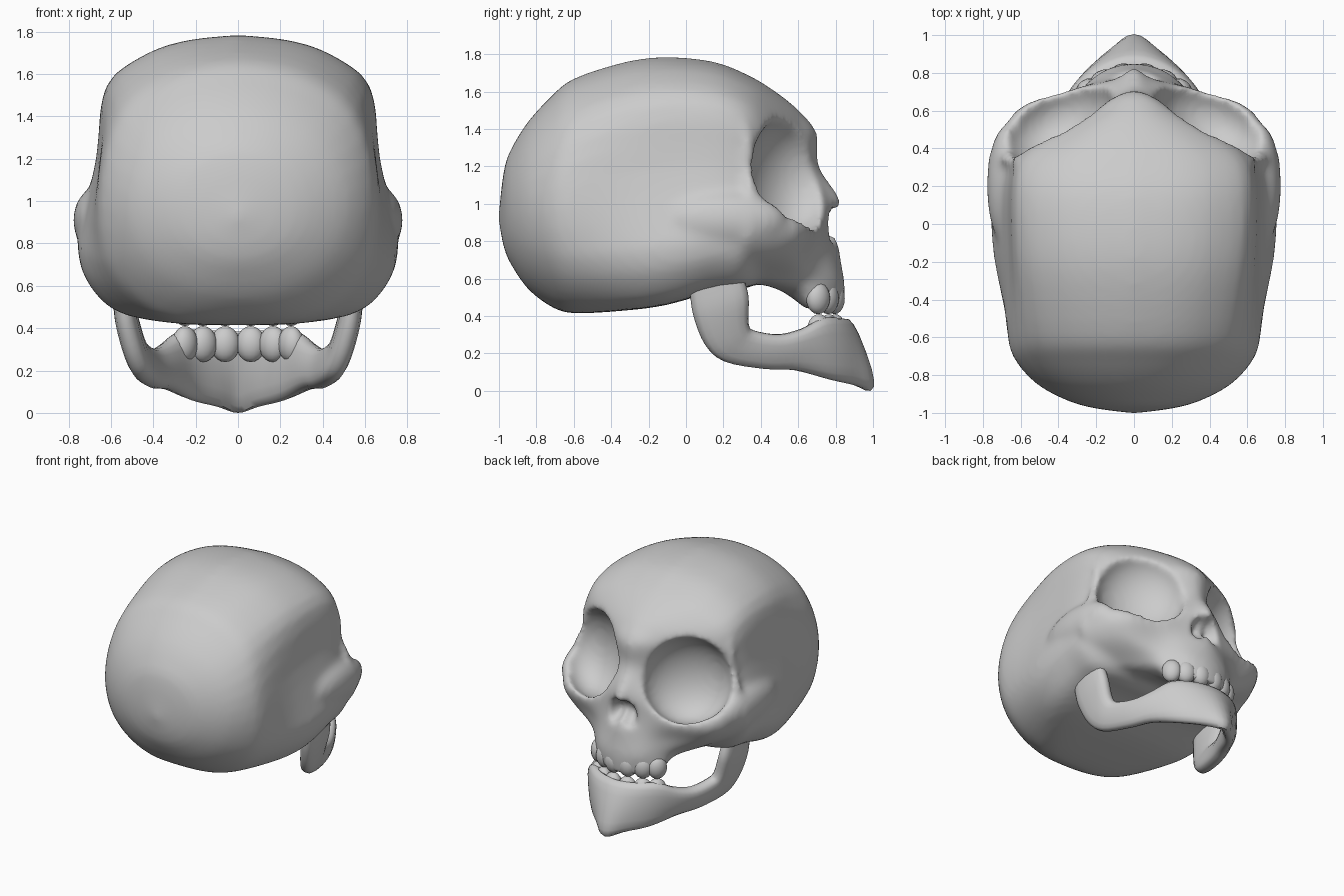
import bpy, bmesh, math
from mathutils import Vector, Matrix

if "Cube" in bpy.data.objects:
    bpy.data.objects.remove(bpy.data.objects["Cube"])


def spline(pts, n):
    """Catmull-Rom through tuples of any length, n steps per span."""
    out = []
    for i in range(len(pts) - 1):
        p0, p1, p2 = pts[max(i - 1, 0)], pts[i], pts[i + 1]
        p3 = pts[min(i + 2, len(pts) - 1)]
        for k in range(n):
            t = k / n
            out.append(tuple(0.5 * (2 * b + (c - a) * t + (2 * a - 5 * b + 4 * c - d) * t * t
                                    + (3 * b - a - 3 * c + d) * t ** 3)
                             for a, b, c, d in zip(p0, p1, p2, p3)))
    out.append(tuple(pts[-1]))
    return out


def loft(bm, rings):
    """Skin a row of closed rings and cap both ends."""
    tmp = bmesh.new()
    vs = [[tmp.verts.new(p) for p in r] for r in rings]
    n = len(rings[0])
    for a, b in zip(vs, vs[1:]):
        for i in range(n):
            j = (i + 1) % n
            tmp.faces.new((a[i], a[j], b[j], b[i]))
    tmp.faces.new(vs[0])
    tmp.faces.new(vs[-1])
    bmesh.ops.recalc_face_normals(tmp, faces=tmp.faces)
    me = bpy.data.meshes.new("tmp")
    tmp.to_mesh(me)
    tmp.free()
    bm.from_mesh(me)
    bpy.data.meshes.remove(me)


def ellipsoids(bm, c, r, yaw=0.0, roll=0.0, seg=24):
    """A mirrored pair of ellipsoids."""
    for s in (1, -1):
        m = (Matrix.Translation((s * c[0], c[1], c[2])) @ Matrix.Rotation(s * yaw, 4, 'Z')
             @ Matrix.Rotation(s * roll, 4, 'Y') @ Matrix.Diagonal((*r, 1)))
        bmesh.ops.create_uvsphere(bm, u_segments=seg, v_segments=seg * 2 // 3, radius=1, matrix=m)


def finish(bm, name):
    me = bpy.data.meshes.new(name)
    bm.to_mesh(me)
    bm.free()
    me.polygons.foreach_set("use_smooth", [True] * len(me.polygons))
    ob = bpy.data.objects.new(name, me)
    bpy.context.collection.objects.link(ob)
    return ob


# Braincase: one pear-shaped section swept from back to brow
half = spline([(0, 1), (.33, .98), (.6, .925), (.83, .81), (.885, .55), (.98, .3),
               (1, .22), (.95, .12), (.77, .02), (.4, 0), (0, 0)], 3)
# y, half width, top z, bottom z, roundness
stations = [(-1, .03, .96, .90, 1), (-.97, .24, 1.2, .75, 1), (-.92, .39, 1.32, .65, .95),
            (-.84, .53, 1.445, .54, .9), (-.72, .645, 1.575, .45, .75), (-.6, .695, 1.67, .415, .55),
            (-.32, .73, 1.76, .43, .15), (-.1, .75, 1.785, .46, 0), (.15, .755, 1.76, .53, 0),
            (.33, .72, 1.69, .55, .05), (.45, .58, 1.62, .65, .4), (.57, .33, 1.53, .9, .7),
            (.66, .12, 1.44, 1.1, 1)]
skull = bmesh.new()
rings = []
for y, w, zt, zb, rnd in spline(stations, 3):
    side = []
    for px, t in half:
        t = min(max(t, 0), 1)
        x = w * ((1 - rnd) * px + rnd * 2 * math.sqrt(t * (1 - t)))
        side.append((x, y, zb + t * (zt - zb)))
    rings.append(side + [(-x, yy, z) for x, yy, z in reversed(side[1:-1])])
loft(skull, rings)

# Face: horizontal half contours (z, back y, then x,y from midline outwards)
levels = [(1.5, .2, 0, .60, .15, .56, .3, .47, .5, .36, .6, .28),
          (1.38, .2, 0, .70, .12, .66, .3, .53, .52, .42, .645, .33),
          (1.2, .2, 0, .71, .12, .66, .33, .54, .55, .43, .67, .33),
          (1.02, .2, 0, .83, .1, .76, .35, .65, .6, .48, .735, .35),
          (.87, .2, 0, .81, .14, .76, .38, .70, .63, .60, .78, .33),
          (.72, .1, 0, .825, .16, .78, .33, .68, .56, .57, .70, .32),
          (.6, .3, 0, .845, .16, .81, .28, .71, .38, .57, .46, .40),
          (.54, .5, 0, .85, .16, .81, .28, .71, .31, .63, .28, .57),
          (.44, .64, 0, .845, .16, .80, .26, .73, .28, .69, .25, .66)]
rings = []
for lv in spline(levels, 4):
    z, yb = lv[:2]
    right = [(lv[i], lv[i + 1]) for i in range(2, 12, 2)]
    front = spline([(-x, y) for x, y in reversed(right[1:])] + right, 4)
    xb = right[-1][0] * .8
    rings.append([(x, y, z) for x, y in front] + [(xb, yb, z), (-xb, yb, z)])
loft(skull, rings)

# Cheek arches
ellipsoids(skull, (.655, .2, .91), (.125, .34, .16))
cranium = finish(skull, "cranium")

# Eye sockets and nose opening
cut = bmesh.new()
ellipsoids(cut, (.405, .56, 1.145), (.315, .22, .32), yaw=math.radians(-31), seg=32)
sockets = finish(cut, "socket_cutter")
cut = bmesh.new()
ellipsoids(cut, (.05, .82, .885), (.065, .13, .105), roll=math.radians(-18))
nose = finish(cut, "nose_cutter")


def remesh(ob, size):
    m = ob.modifiers.new("Remesh", 'REMESH')
    m.mode, m.voxel_size, m.use_smooth_shade = 'VOXEL', size, True


remesh(cranium, .02)
remesh(nose, .012)
for c in (sockets, nose):
    c.hide_render = True
    b = cranium.modifiers.new("Cut", 'BOOLEAN')
    b.operation, b.object, b.solver = 'DIFFERENCE', c, 'EXACT'
remesh(cranium, .02)
sm = cranium.modifiers.new("Smooth", 'SMOOTH')
sm.factor, sm.iterations = .5, 14
bpy.context.view_layer.update()
baked = bpy.data.meshes.new_from_object(cranium.evaluated_get(bpy.context.evaluated_depsgraph_get()))
cranium.modifiers.clear()
cranium.data = baked
baked.polygons.foreach_set("use_smooth", [True] * len(baked.polygons))
for c in (sockets, nose):
    bpy.data.objects.remove(c)

# Lower jaw: plate between a lower edge and an upper edge, joint to chin (low xyz, high xyz, thickness)
jaw_half = [(.54, .02, .53, .54, .31, .60, .10), (.525, .04, .40, .53, .335, .50, .11),
            (.485, .10, .25, .49, .335, .36, .11), (.44, .20, .16, .46, .37, .32, .11),
            (.38, .41, .12, .41, .50, .30, .11), (.32, .58, .11, .35, .62, .33, .11),
            (.22, .77, .06, .27, .73, .39, .10), (.10, .90, .03, .15, .815, .39, .10),
            (0, .985, 0, 0, .845, .385, .10)]
mirror = [(-a, b, c, -d, e, f, t) for a, b, c, d, e, f, t in reversed(jaw_half[:-1])]
path = spline(jaw_half + mirror, 4)
mids = [(Vector(p[:3]) + Vector(p[3:6])) / 2 for p in path]
rings = []
for i, p in enumerate(path):
    tan = mids[min(i + 1, len(mids) - 1)] - mids[max(i - 1, 0)]
    up = (Vector(p[3:6]) - Vector(p[:3])) / 2
    out = tan.cross(up).normalized() * p[6] / 2
    ring = []
    for k in range(16):
        a = 2 * math.pi * k / 16
        c, s = math.cos(a), math.sin(a)
        ring.append(mids[i] + up * math.copysign(abs(c) ** .75, c) + out * math.copysign(abs(s) ** .75, s))
    rings.append(ring)
jaw = bmesh.new()
loft(jaw, rings)
finish(jaw, "lower_jaw")
bpy.context.view_layer.objects.active = bpy.data.objects["lower_jaw"]
bpy.data.objects["lower_jaw"].select_set(True)
bpy.ops.object.shade_smooth_by_angle(angle=math.radians(45))

# Teeth along both arches
for name, z, dy in (("upper_teeth", .495, -.04), ("lower_teeth", .325, -.035)):
    bm = bmesh.new()
    for x, yaw in ((.06, -.15), (.165, -.5), (.25, -.9)):
        ellipsoids(bm, (x, .84 - 1.5 * x * x + dy, z), (.07, .055, .085), yaw=yaw, seg=16)
    finish(bm, name)
